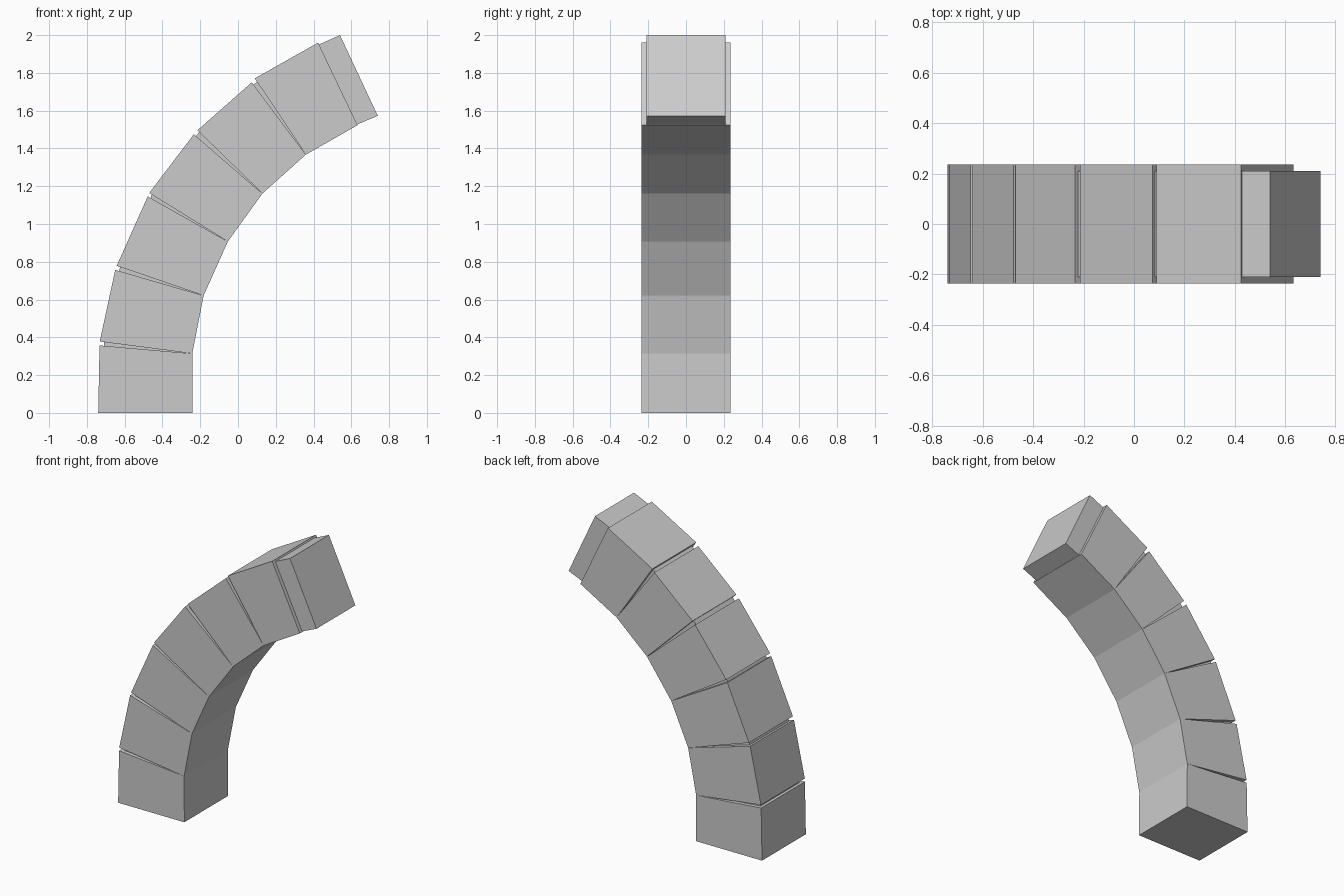
import bpy, bmesh

if "Cube" in bpy.data.objects:
    bpy.data.objects.remove(bpy.data.objects["Cube"])


def prism(name, outline, half_width):
    """Extrude an x-z outline symmetrically along y."""
    bm = bmesh.new()
    face = bm.faces.new([bm.verts.new((x, -half_width, z)) for x, z in outline])
    ext = bmesh.ops.extrude_face_region(bm, geom=[face])
    moved = [v for v in ext["geom"] if isinstance(v, bmesh.types.BMVert)]
    bmesh.ops.translate(bm, verts=moved, vec=(0, 2 * half_width, 0))
    bmesh.ops.recalc_face_normals(bm, faces=bm.faces)
    mesh = bpy.data.meshes.new(name)
    bm.to_mesh(mesh)
    bm.free()
    obj = bpy.data.objects.new(name, mesh)
    bpy.context.collection.objects.link(obj)
    return obj


# Joint points along the inside of the bend
inner = [(-.24, 0), (-.242, .314), (-.182, .621), (-.054, .907),
         (.129, 1.161), (.359, 1.367), (.633, 1.523)]
# Outer lower and upper corner of each block
outer = [((-.74, 0), (-.733, .357)), ((-.732, .378), (-.65, .757)),
         ((-.642, .779), (-.478, 1.146)), ((-.47, 1.164), (-.234, 1.475)),
         ((-.215, 1.496), (.073, 1.75)), ((.089, 1.771), (.424, 1.96))]

# Wedge-shaped blocks of the curve
for i, (low, high) in enumerate(outer):
    prism(f"arch_block_{i + 1}", [low, inner[i], inner[i + 1], high], 0.2365)

# Slightly narrower core, seen in the joints and sticking out at the tip
core_outer = [(-.712, .01), (-.71, .367), (-.625, .77), (-.456, 1.155),
              (-.207, 1.485), (.105, 1.757), (.433, 1.952), (.54, 2.0)]
core_inner = [(-.246, .01), (-.248, .318), (-.187, .624), (-.058, .912),
              (.126, 1.168), (.357, 1.373), (.634, 1.528), (.74, 1.573)]
prism("inner_core", core_outer + core_inner[::-1], 0.21)
